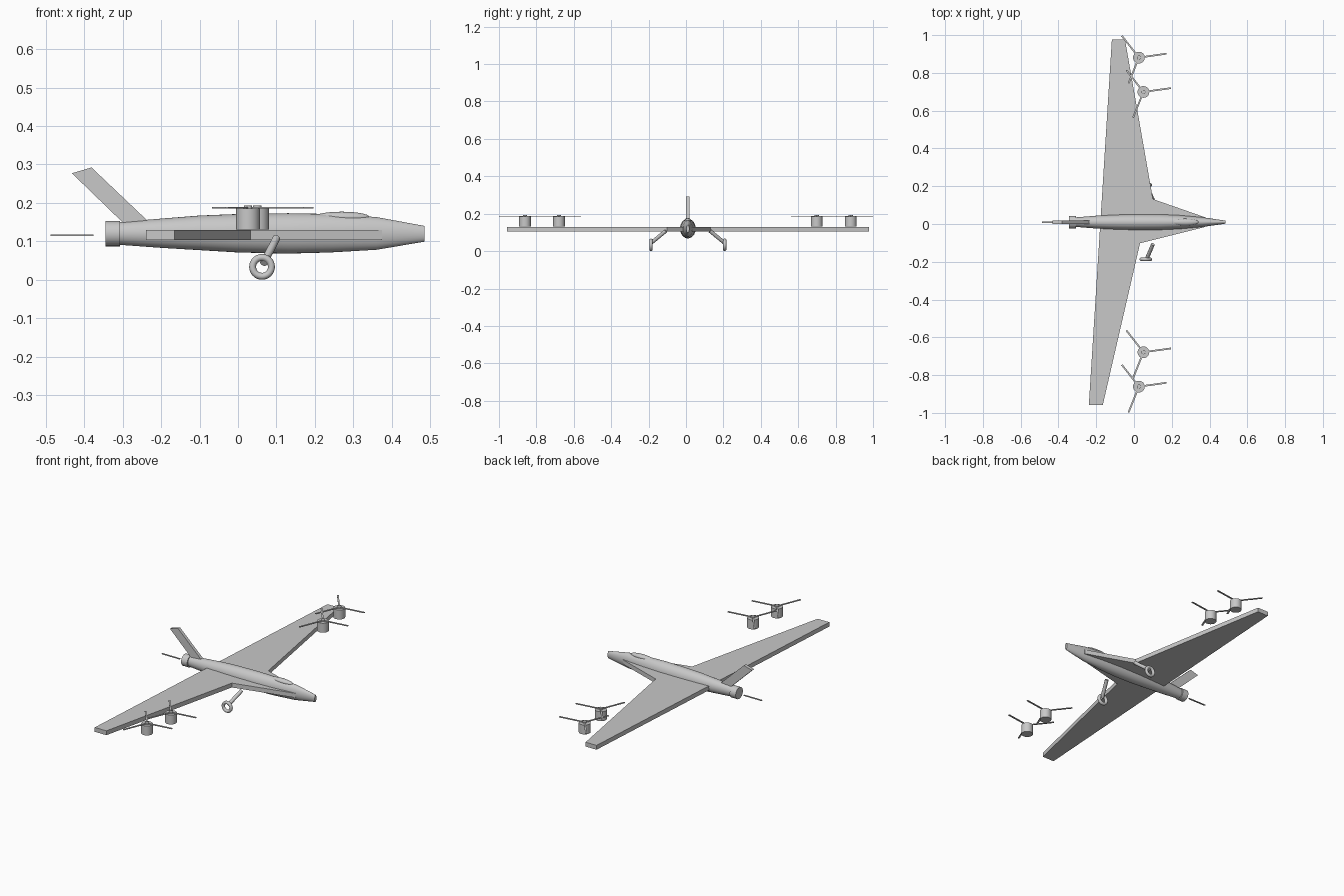
import bpy, bmesh, math
from mathutils import Vector, Matrix

if "Cube" in bpy.data.objects:
    bpy.data.objects.remove(bpy.data.objects["Cube"])

C = 0.01  # y of the aircraft centreline

grey = bpy.data.materials.new("light_grey")
grey.diffuse_color = (0.58, 0.58, 0.58, 1)
grey.use_nodes = True
grey.node_tree.nodes["Principled BSDF"].inputs["Base Color"].default_value = grey.diffuse_color


def finish(name, bm, smooth=True):
    bmesh.ops.recalc_face_normals(bm, faces=bm.faces)
    me = bpy.data.meshes.new(name)
    bm.to_mesh(me)
    bm.free()
    me.materials.append(grey)
    ob = bpy.data.objects.new(name, me)
    bpy.context.collection.objects.link(ob)
    if smooth:
        bpy.ops.object.select_all(action='DESELECT')
        ob.select_set(True)
        bpy.context.view_layer.objects.active = ob
        bpy.ops.object.shade_smooth_by_angle(angle=math.radians(35))
    return ob


def rod(bm, a, b, r, sides=28):
    a, b = Vector(a), Vector(b)
    d = b - a
    m = Matrix.Translation((a + b) / 2) @ d.to_track_quat('Z', 'Y').to_matrix().to_4x4()
    bmesh.ops.create_cone(bm, cap_ends=True, segments=sides, radius1=r, radius2=r,
                          depth=d.length, matrix=m)


def box(bm, size, matrix):
    bmesh.ops.create_cube(bm, size=1, matrix=matrix @ Matrix.Diagonal((*size, 1)))


def slab(name, points, offset):
    bm = bmesh.new()
    f = bm.faces.new([bm.verts.new(p) for p in points])
    r = bmesh.ops.extrude_face_region(bm, geom=[f])
    bmesh.ops.translate(bm, vec=offset,
                        verts=[v for v in r["geom"] if isinstance(v, bmesh.types.BMVert)])
    return finish(name, bm, False)


# Fuselage: elliptical sections (x, half width, bottom z, top z)
sections = [(-0.31, 0.025, 0.091, 0.150), (-0.2, 0.034, 0.083, 0.159),
            (-0.1, 0.039, 0.077, 0.167), (0.0, 0.042, 0.071, 0.171),
            (0.13, 0.042, 0.068, 0.173), (0.24, 0.037, 0.071, 0.171),
            (0.36, 0.026, 0.078, 0.163), (0.485, 0.008, 0.099, 0.140)]
bm = bmesh.new()
N = 32
rings = []
for x, w, lo, hi in sections:
    rings.append([bm.verts.new((x, C + w * math.cos(2 * math.pi * i / N),
                                (lo + hi) / 2 + (hi - lo) / 2 * math.sin(2 * math.pi * i / N)))
                  for i in range(N)])
for a, b in zip(rings, rings[1:]):
    for i in range(N):
        j = (i + 1) % N
        bm.faces.new((a[i], a[j], b[j], b[i]))
bm.faces.new(rings[0])
bm.faces.new(rings[-1])
finish("fuselage", bm)

# Canopy
bm = bmesh.new()
bmesh.ops.create_uvsphere(bm, u_segments=28, v_segments=14, radius=1,
                          matrix=Matrix.Translation((0.27, C, 0.163))
                          @ Matrix.Diagonal((0.072, 0.018, 0.014, 1)))
finish("canopy", bm)

# Skewed wing with forward strakes
wing = [(-0.117, 0.978), (-0.048, 0.978), (0.1, 0.132), (0.375, C + 0.026),
        (0.375, C - 0.026), (0.032, -0.102), (-0.165, -0.957), (-0.239, -0.957)]
slab("wing", [(x, y, 0.104) for x, y in wing], (0, 0, 0.025))

# Tail fin
fin = [(-0.27, 0.12), (-0.2, 0.12), (-0.381, 0.292), (-0.432, 0.277)]
slab("tail_fin", [(x, C - 0.009, z) for x, z in fin], (0, 0.018, 0))

# Rear motor and loose pusher blade
bm = bmesh.new()
rod(bm, (-0.345, C, 0.12), (-0.307, C, 0.12), 0.033)
finish("rear_motor", bm)
bm = bmesh.new()
box(bm, (0.112, 0.008, 0.004), Matrix.Translation((-0.432, C, 0.116)))
finish("pusher_blade", bm, False)

# Lift motors and three-blade rotors
for side, s in (("left", 1), ("right", -1)):
    for place, x, d in (("outer", 0.026, 0.871), ("inner", 0.05, 0.689)):
        y = C + s * d
        bm = bmesh.new()
        rod(bm, (x, y, 0.131), (x, y, 0.185), 0.031)
        finish(f"{side}_{place}_lift_motor", bm)
        bm = bmesh.new()
        rod(bm, (x, y, 0.183), (x, y, 0.193), 0.011)
        for k in range(3):
            m = (Matrix.Translation((x, y, 0.187))
                 @ Matrix.Rotation(math.radians(8 + 120 * k), 4, 'Z')
                 @ Matrix.Translation((0.0765, 0, 0)))
            box(bm, (0.141, 0.009, 0.004), m)
        finish(f"{side}_{place}_rotor", bm)

# Landing gear: strut and ring wheel on each side
for side, s in (("left", 1), ("right", -1)):
    bm = bmesh.new()
    rod(bm, (0.1, C + s * 0.118, 0.108), (0.067, C + s * 0.196, 0.044), 0.01, 20)
    finish(f"{side}_gear_strut", bm)
    bm = bmesh.new()
    M, K = 32, 14
    grid = []
    for i in range(M):
        a = 2 * math.pi * i / M
        row = []
        for j in range(K):
            b = 2 * math.pi * j / K
            r = 0.0245 + 0.009 * math.cos(b)
            row.append(bm.verts.new((0.0625 + r * math.cos(a),
                                     C + s * 0.197 + 0.009 * math.sin(b),
                                     0.0335 + r * math.sin(a))))
        grid.append(row)
    for i in range(M):
        for j in range(K):
            p, q = grid[i], grid[(i + 1) % M]
            bm.faces.new((p[j], q[j], q[(j + 1) % K], p[(j + 1) % K]))
    finish(f"{side}_wheel", bm)
